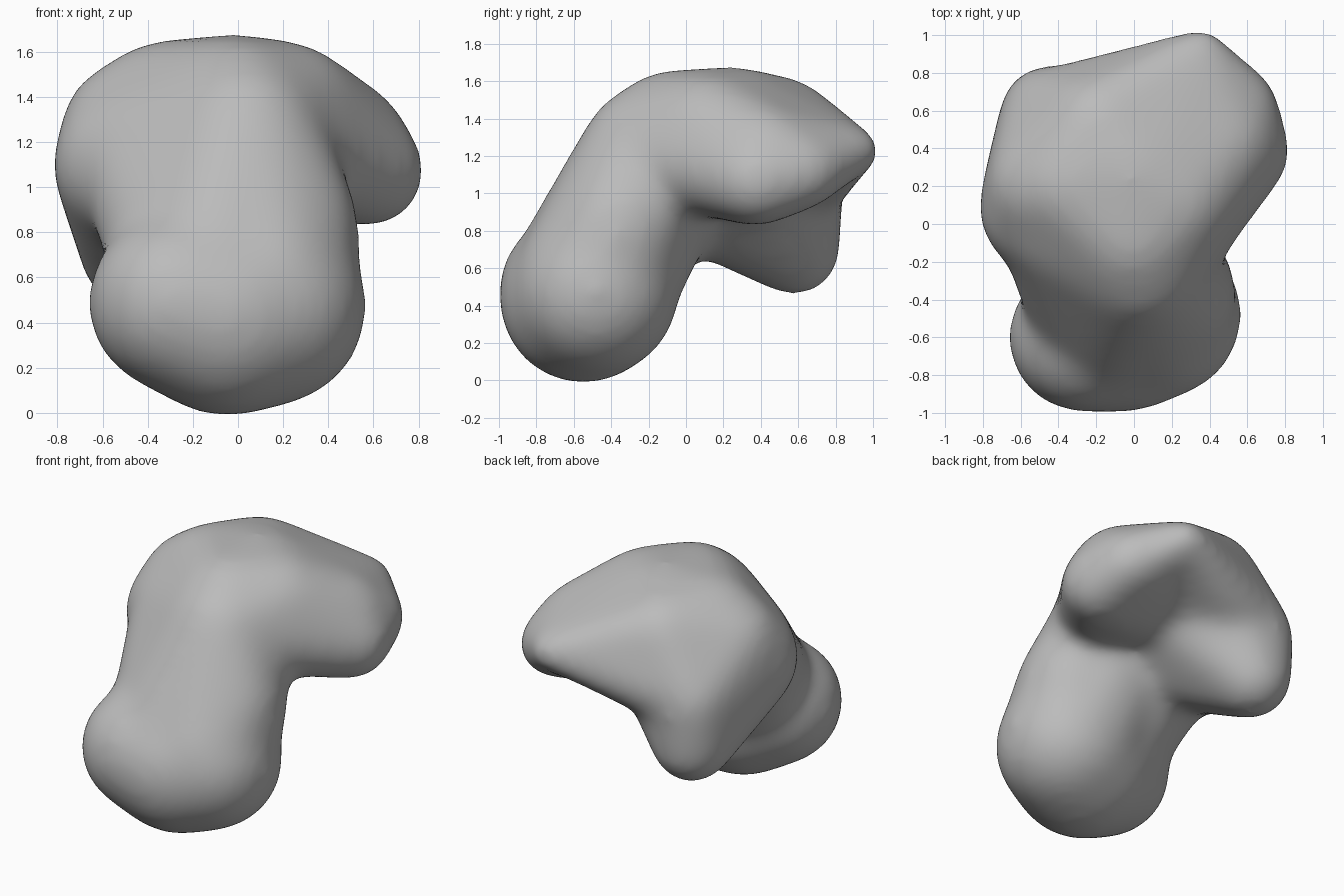
import bpy
import bmesh
from mathutils import Vector

cube = bpy.data.objects.get("Cube")
if cube:
    bpy.data.objects.remove(cube, do_unlink=True)

# Unit directions used to sample every ball
ball = bmesh.new()
bmesh.ops.create_icosphere(ball, subdivisions=3, radius=1)
directions = [v.co.copy() for v in ball.verts]
ball.free()

# Balls that stretch into lobes: x, y, z, radius
crown = (-0.02, 0.25, 1.28, 0.38)
front_crown = (0.0, -0.08, 1.3, 0.34)
stem_top = (0.03, -0.2, 1.22, 0.34)
wing_tip = (0.36, 0.92, 1.23, 0.10)
wing_root = (0.36, 0.12, 1.15, 0.25)
side_crown = (0.2, 0.12, 1.3, 0.33)
back_crown = (-0.18, 0.51, 1.33, 0.275)
shoulder = (-0.47, 0.08, 1.1, 0.335)
shoulder_top = (-0.33, 0.2, 1.32, 0.31)
LOBES = {
    "foot": [(-0.27, -0.6, 0.49, 0.38), (0.13, -0.48, 0.47, 0.425), (-0.05, -0.55, 0.43, 0.43)],
    "stem": [(0.1, -0.48, 0.53, 0.42), (0.18, -0.35, 0.82, 0.34), (-0.02, -0.13, 1.06, 0.34),
             stem_top, front_crown],
    "neck": [(-0.12, -0.56, 0.52, 0.38), (-0.12, -0.44, 0.68, 0.34), stem_top, front_crown,
             shoulder_top, (-0.43, 0.0, 1.16, 0.28)],
    "wing": [crown, side_crown, back_crown, wing_tip, wing_root, (0.48, 0.42, 1.2, 0.25),
             (0.58, 0.38, 1.07, 0.23), (0.56, 0.62, 1.12, 0.19)],
    "wing_front": [stem_top, front_crown, crown, side_crown, wing_root],
    "shoulder": [crown, shoulder, shoulder_top, (-0.2, 0.0, 1.06, 0.31), (-0.46, 0.2, 1.24, 0.31),
                 (-0.45, 0.58, 0.7, 0.23), (-0.45, 0.58, 1.0, 0.24), back_crown],
    "web": [crown, back_crown, wing_tip, (-0.35, 0.6, 1.06, 0.23)],
}
SWELL = 0.023  # makes up for the shrinking of the smoothing


def add_hull(target, balls):
    """Wrap a group of balls in one convex skin and add it to the mesh."""
    bm = bmesh.new()
    for x, y, z, r in balls:
        for d in directions:
            bm.verts.new(Vector((x, y, z)) + d * (r + SWELL))
    bmesh.ops.convex_hull(bm, input=bm.verts[:])
    bmesh.ops.delete(bm, geom=[v for v in bm.verts if not v.link_faces], context='VERTS')
    bmesh.ops.recalc_face_normals(bm, faces=bm.faces[:])
    part = bpy.data.meshes.new("lobe")
    bm.to_mesh(part)
    bm.free()
    target.from_mesh(part)
    bpy.data.meshes.remove(part)


# Join the lobes in one mesh
bm = bmesh.new()
for balls in LOBES.values():
    add_hull(bm, balls)
mesh = bpy.data.meshes.new("blob_body")
bm.to_mesh(mesh)
bm.free()
mesh.shade_smooth()
body = bpy.data.objects.new("blob_body", mesh)
bpy.context.collection.objects.link(body)

# Melt the lobes into one soft skin
remesh = body.modifiers.new("melt", 'REMESH')
remesh.mode = 'VOXEL'
remesh.voxel_size = 0.03
remesh.use_smooth_shade = True
smooth = body.modifiers.new("soften", 'SMOOTH')
smooth.factor = 0.5
smooth.iterations = 60

# Plain grey clay
grey = bpy.data.materials.new("grey_clay")
grey.use_nodes = True
colour = (0.5, 0.5, 0.5, 1)
grey.diffuse_color = colour
grey.node_tree.nodes["Principled BSDF"].inputs["Base Color"].default_value = colour
mesh.materials.append(grey)
